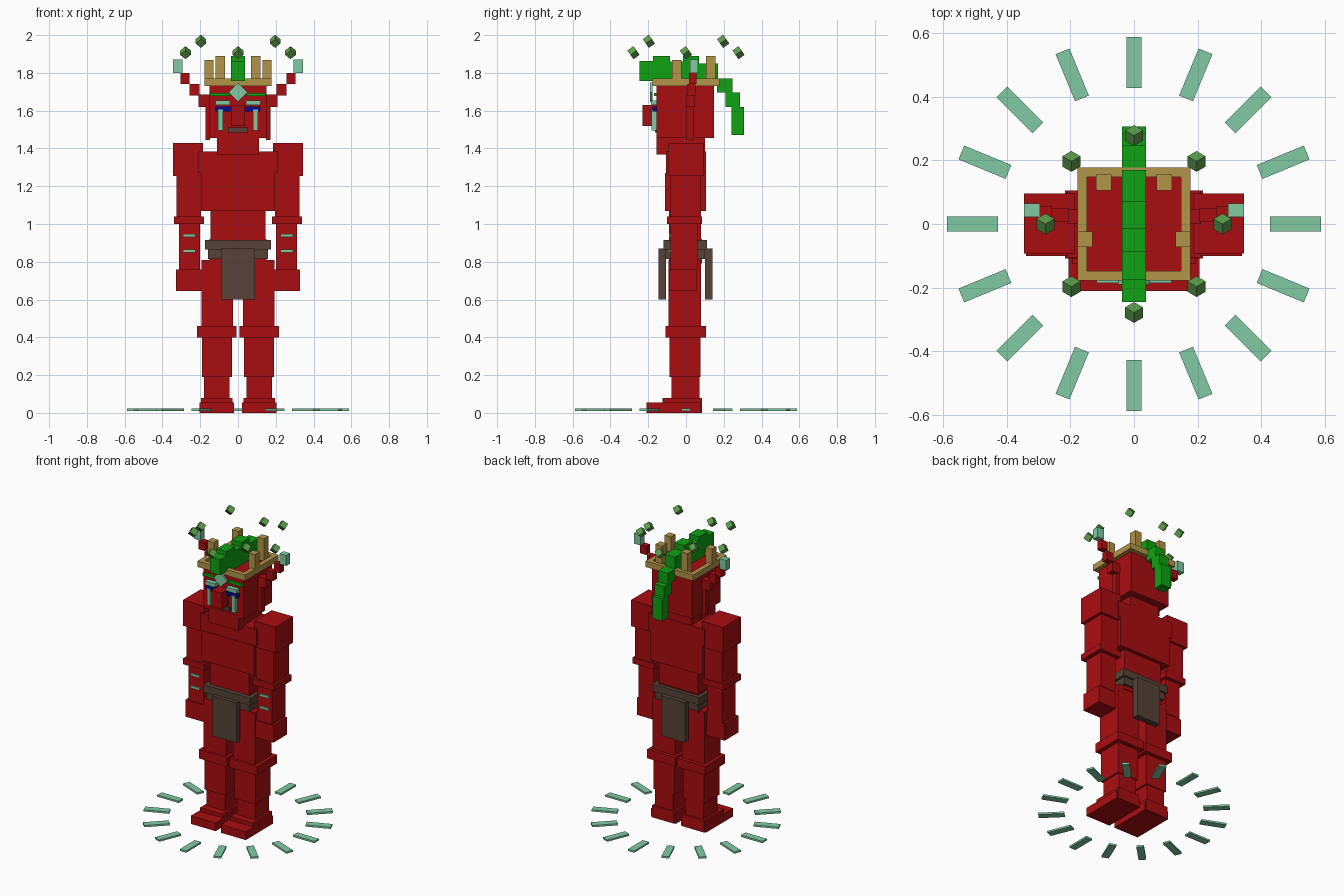
import bpy, bmesh, math
from mathutils import Matrix, Euler


def material(name, rgb):
    m = bpy.data.materials.new(name)
    m.diffuse_color = (*rgb, 1)
    return m


RED = material("red", (0.40, 0.004, 0.005))
TEAL = material("pale teal", (0.22, 0.60, 0.37))
GREEN = material("bright green", (0.005, 0.36, 0.006))
GOLD = material("gold", (0.45, 0.30, 0.065))
BROWN = material("dark brown", (0.092, 0.055, 0.038))
BLUE = material("blue", (0.003, 0.003, 0.30))
MOSS = material("moss green", (0.11, 0.35, 0.07))


def block(name, mat, size, centre, rot=(0, 0, 0)):
    """Box of a given size, rotated about its centre."""
    bm = bmesh.new()
    bmesh.ops.create_cube(bm, size=1, matrix=Matrix.Diagonal((*size, 1)))
    me = bpy.data.meshes.new(name)
    bm.to_mesh(me)
    bm.free()
    me.materials.append(mat)
    ob = bpy.data.objects.new(name, me)
    ob.location = centre
    ob.rotation_euler = Euler(rot)
    bpy.context.collection.objects.link(ob)
    return ob


def box(name, mat, x, y, z):
    """Box from (min, max) ranges."""
    return block(name, mat, [b - a for a, b in (x, y, z)],
                 [(a + b) / 2 for a, b in (x, y, z)])


def pair(name, mat, x, y, z):
    """Box on the right and its mirror on the left."""
    box("right_" + name, mat, x, y, z)
    box("left_" + name, mat, (-x[1], -x[0]), y, z)


# Legs
pair("foot", RED, (0.02, 0.205), (-0.21, 0.08), (0, 0.055))
pair("heel", RED, (0.03, 0.195), (-0.125, 0.085), (0, 0.08))
pair("ankle", RED, (0.045, 0.18), (-0.077, 0.072), (0.08, 0.19))
pair("shin", RED, (0.033, 0.19), (-0.087, 0.077), (0.19, 0.40))
pair("knee", RED, (0.008, 0.217), (-0.108, 0.105), (0.40, 0.46))
pair("thigh", RED, (0.027, 0.193), (-0.092, 0.08), (0.46, 0.81))

# Hips, belt and loincloth
box("hips", RED, (-0.15, 0.15), (-0.09, 0.085), (0.79, 0.92))
box("belt", BROWN, (-0.175, 0.175), (-0.12, 0.11), (0.865, 0.915))
box("belt_lower", BROWN, (-0.16, 0.16), (-0.108, 0.1), (0.815, 0.865))
box("front_flap", BROWN, (-0.09, 0.09), (-0.145, -0.105), (0.60, 0.87))
box("back_flap", BROWN, (-0.09, 0.09), (0.1, 0.14), (0.60, 0.87))

# Torso and neck
box("waist", RED, (-0.145, 0.145), (-0.09, 0.08), (0.91, 1.07))
box("chest", RED, (-0.195, 0.195), (-0.11, 0.105), (1.07, 1.27))
box("upper_chest", RED, (-0.21, 0.21), (-0.105, 0.105), (1.27, 1.383))
box("neck", RED, (-0.11, 0.11), (-0.08, 0.1), (1.38, 1.46))

# Arms
pair("shoulder", RED, (0.185, 0.345), (-0.092, 0.096), (1.255, 1.43))
pair("upper_arm", RED, (0.195, 0.325), (-0.085, 0.08), (1.04, 1.255))
pair("elbow_band", RED, (0.18, 0.34), (-0.1, 0.085), (1.0, 1.04))
pair("forearm", RED, (0.2, 0.312), (-0.082, 0.06), (0.76, 1.0))
pair("hand", RED, (0.185, 0.328), (-0.09, 0.056), (0.645, 0.76))
for z in (0.94, 0.857):
    pair("forearm_stripe", TEAL, (0.225, 0.29), (-0.091, -0.082), (z - 0.008, z + 0.008))

# Head
box("head", RED, (-0.15, 0.15), (-0.155, 0.148), (1.455, 1.74))
box("jaw", RED, (-0.112, 0.112), (-0.157, 0.0), (1.367, 1.47))
box("nose", RED, (-0.037, 0.037), (-0.23, -0.15), (1.52, 1.63))
box("mouth", BROWN, (-0.052, 0.052), (-0.164, -0.155), (1.485, 1.51))
pair("ear", RED, (0.148, 0.172), (0.0, 0.04), (1.445, 1.64))
pair("eye", BLUE, (0.037, 0.118), (-0.178, -0.15), (1.595, 1.622))
pair("eyelid_mark", TEAL, (0.042, 0.118), (-0.186, -0.15), (1.63, 1.655))
pair("tear_mark", TEAL, (0.08, 0.105), (-0.182, -0.15), (1.495, 1.607))
pair("eyebrow", GREEN, (0.045, 0.148), (-0.17, -0.15), (1.677, 1.694))
block("forehead_gem", TEAL, (0.072, 0.012, 0.072), (0, -0.184, 1.697), (0, math.pi / 4, 0))

# Stepped horns with pale tips
pair("horn_root", RED, (0.145, 0.21), (0.0, 0.045), (1.62, 1.685))
pair("horn_low", RED, (0.205, 0.257), (0.008, 0.05), (1.68, 1.74))
pair("horn_mid", RED, (0.257, 0.305), (0.015, 0.055), (1.742, 1.80))
pair("horn_tip", TEAL, (0.295, 0.345), (0.022, 0.064), (1.80, 1.87))

# Crown ring and prongs
pair("crown_side", GOLD, (0.147, 0.178), (-0.178, 0.178), (1.73, 1.77))
box("crown_front", GOLD, (-0.147, 0.147), (-0.178, -0.147), (1.73, 1.77))
box("crown_back", GOLD, (-0.147, 0.147), (0.147, 0.178), (1.73, 1.77))
pair("crown_side_prong", GOLD, (0.13, 0.177), (-0.073, -0.024), (1.75, 1.867))
pair("crown_back_prong", GOLD, (0.07, 0.12), (0.105, 0.155), (1.74, 1.89))

# Crest running over the head and down the back: (y range, z range)
crest = [((-0.245, -0.175), (1.757, 1.862)), ((-0.175, -0.085), (1.74, 1.89)),
         ((-0.085, -0.015), (1.73, 1.86)), ((-0.015, 0.07), (1.73, 1.89)),
         ((0.07, 0.17), (1.73, 1.85)), ((0.165, 0.247), (1.695, 1.77)),
         ((0.21, 0.285), (1.62, 1.695)), ((0.24, 0.307), (1.47, 1.62))]
for y, z in crest:
    box("crest_segment", GREEN, (-0.037, 0.037), y, z)

# Floating cubes, each standing on a corner, at alternating heights
for i in range(8):
    a = i * math.pi / 4
    block("floating_cube", MOSS, (0.04, 0.04, 0.04),
          (0.278 * math.cos(a), 0.278 * math.sin(a), 1.967 if i % 2 else 1.907),
          (math.pi / 4, math.atan(math.sqrt(0.5)), -math.pi / 2))

# Ring of radial bars around the feet
for i in range(16):
    a = i * math.pi / 8
    block("ground_bar", TEAL, (0.16, 0.047, 0.012),
          (0.507 * math.cos(a), 0.507 * math.sin(a), 0.016), (0, 0, a))
